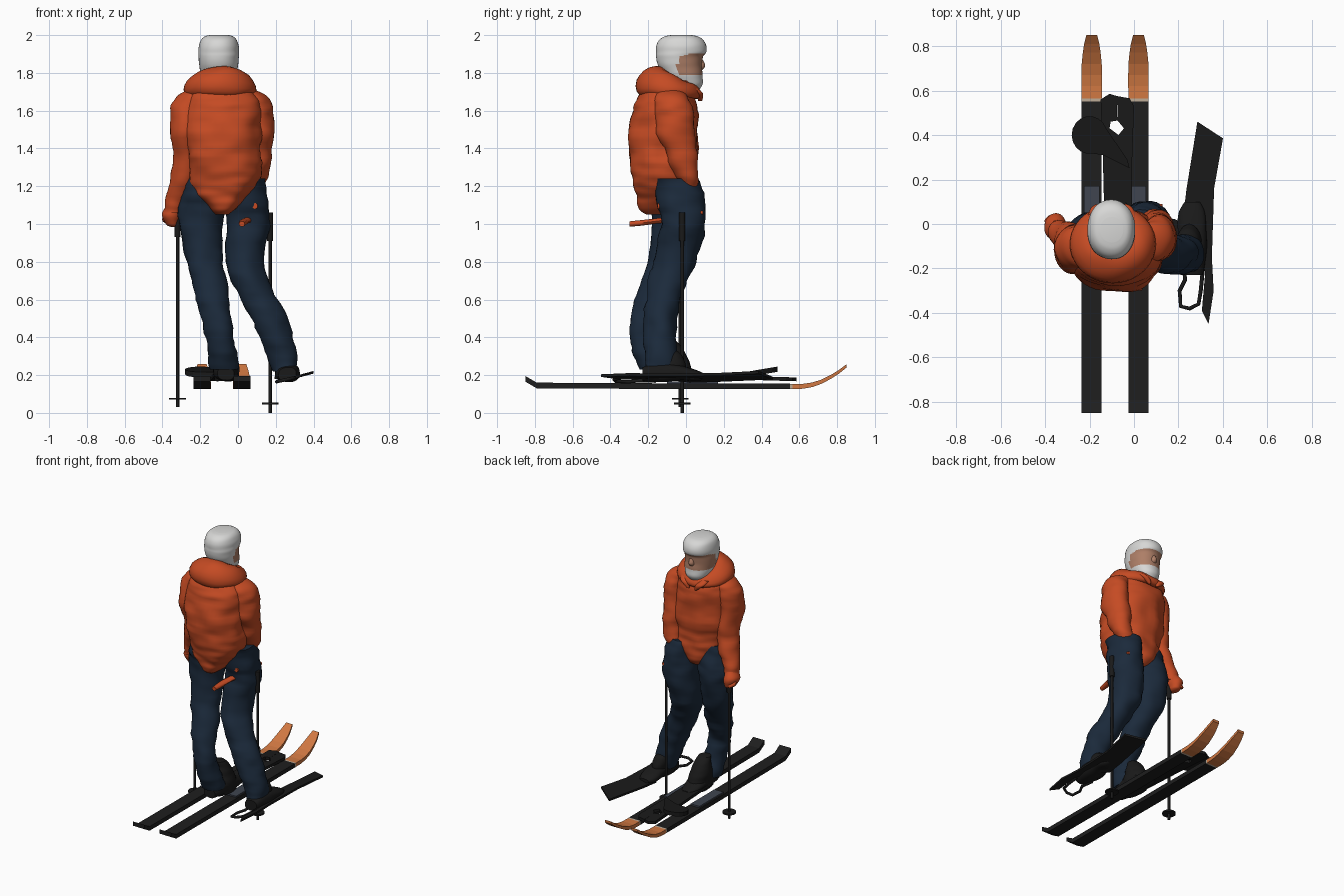
import bpy, bmesh, math
from mathutils import Vector, noise

if "Cube" in bpy.data.objects:
    bpy.data.objects.remove(bpy.data.objects["Cube"])


def material(name, rgb):
    m = bpy.data.materials.new(name)
    m.use_nodes = True
    m.diffuse_color = (*rgb, 1)
    m.node_tree.nodes["Principled BSDF"].inputs["Base Color"].default_value = (*rgb, 1)
    return m


ORANGE = material("jacket orange", (.56, .07, .017))
NAVY = material("trouser navy", (.011, .023, .044))
BLACK = material("boot black", (.01, .01, .01))
SKI = material("ski charcoal", (.013, .013, .013))
TIP = material("ski tip orange", (.64, .19, .055))
WHITE = material("hair white", (.68, .68, .67))
SKIN = material("skin", (.42, .21, .135))
GREY = material("binding grey", (.05, .06, .08))
BEIGE = material("stripe beige", (.5, .4, .3))


def finish(name, bm, mats, smooth=True, rule=None):
    bmesh.ops.recalc_face_normals(bm, faces=bm.faces)
    for f in bm.faces:
        f.smooth = smooth
        if rule:
            f.material_index = rule(f.calc_center_median())
    me = bpy.data.meshes.new(name)
    bm.to_mesh(me)
    bm.free()
    for m in mats:
        me.materials.append(m)
    ob = bpy.data.objects.new(name, me)
    bpy.context.collection.objects.link(ob)
    if smooth:
        bpy.ops.object.select_all(action="DESELECT")
        ob.select_set(True)
        bpy.context.view_layer.objects.active = ob
        bpy.ops.object.shade_smooth_by_angle(angle=math.radians(50))


def spline(rows, steps):
    """Smooth interpolation through rows of numbers."""
    out = []
    for i in range(len(rows) - 1):
        a, b = rows[max(i - 1, 0)], rows[i]
        c, d = rows[i + 1], rows[min(i + 2, len(rows) - 1)]
        for s in range(steps):
            t = s / steps
            out.append([q + .5 * t * (r - p + t * (2 * p - 5 * q + 4 * r - u + t * (3 * (q - r) + u - p)))
                        for p, q, r, u in zip(a, b, c, d)])
    return out + [list(rows[-1])]


def skin_rings(bm, rings, closed=False):
    n = len(rings[0])
    pairs = list(zip(rings, rings[1:])) + ([(rings[-1], rings[0])] if closed else [])
    for r, s in pairs:
        for i in range(n):
            j = (i + 1) % n
            bm.faces.new((r[i], r[j], s[j], s[i]))
    if not closed:
        bm.faces.new(rings[0])
        bm.faces.new(rings[-1])


def crumple(p, amount):
    return amount * (noise.noise(p * 9) + .6 * noise.noise(Vector((p.x * 8, p.y * 8, p.z * 26))))


def tube(name, rows, mats, axis="Z", fold=0, sides=28, steps=6, power=1, rule=None):
    """Loft of ellipses: x, y, z, half width, half depth."""
    bm = bmesh.new()
    rings = []
    for x, y, z, a, b in spline(rows, steps):
        ring = []
        for i in range(sides):
            t = math.tau * i / sides
            u, v = (math.copysign(abs(w) ** power, w) for w in (math.cos(t), math.sin(t)))
            d = Vector((u * a, v * b, 0)) if axis == "Z" else Vector((u * a, 0, v * b))
            p = Vector((x, y, z)) + d
            ring.append(bm.verts.new(p + d.normalized() * crumple(p, fold)))
        rings.append(ring)
    skin_rings(bm, rings)
    finish(name, bm, mats, rule=rule)


def cylinder(name, x, y, low, high, r, mat, sides=12):
    bm = bmesh.new()
    bmesh.ops.create_cone(bm, cap_ends=True, segments=sides, radius1=r, radius2=r, depth=high - low)
    bmesh.ops.translate(bm, verts=bm.verts, vec=(x, y, (low + high) / 2))
    finish(name, bm, [mat])


def plate(name, outline, height, thick, mat):
    """Flat slab cut to an outline, lying on a sloping plane."""
    bm = bmesh.new()
    f = bm.faces.new([bm.verts.new((x, y, height(x, y))) for x, y in outline])
    ext = bmesh.ops.extrude_face_region(bm, geom=[f])
    new = [v for v in ext["geom"] if isinstance(v, bmesh.types.BMVert)]
    bmesh.ops.translate(bm, verts=new, vec=(0, 0, thick))
    bmesh.ops.triangulate(bm, faces=[f for f in bm.faces if len(f.verts) > 4])
    finish(name, bm, [mat], smooth=False)


# Head with hair, face and beard
def face_rule(c):
    hairline = 1.9 - .25 * max(0, .02 - c.y)
    return 1 if c.y > -.045 and 1.79 < c.z < hairline else 0


tube("head", [(-.1, .01, 1.7, .05, .055), (-.1, 0, 1.74, .078, .088), (-.1, -.018, 1.79, .094, .104),
              (-.102, -.034, 1.84, .102, .118), (-.102, -.035, 1.885, .105, .125),
              (-.102, -.026, 1.91, .107, .133), (-.102, -.025, 1.945, .105, .131),
              (-.102, -.025, 1.975, .094, .115), (-.102, -.025, 1.993, .075, .088),
              (-.102, -.025, 2, .05, .055)],
     [WHITE, SKIN], fold=.004, sides=40, power=.95, rule=face_rule)
tube("nose", [(-.1, .055, 1.89, .015, .02), (-.1, .07, 1.84, .022, .032), (-.1, .06, 1.81, .02, .02)],
     [SKIN], sides=12)

# Jacket body, tapering to a rounded point between the legs
tube("jacket", [(-.085, -.15, 1.05, .025, .05), (-.082, -.12, 1.08, .065, .125), (-.08, -.11, 1.13, .115, .155),
                (-.07, -.11, 1.2, .17, .165), (-.07, -.12, 1.3, .19, .175), (-.08, -.12, 1.42, .2, .185),
                (-.085, -.11, 1.6, .205, .17), (-.085, -.1, 1.68, .18, .15), (-.095, -.08, 1.76, .11, .11)],
     [ORANGE], fold=.015, sides=48, power=.85, steps=7)

# Hood draped around the neck, thickest at the back and spreading downwards
bm = bmesh.new()
hood = []
for i in range(44):
    t = math.tau * i / 44
    back = (1 + math.cos(t)) / 2
    r = .035 + .052 * back
    ring = []
    for j in range(18):
        p = math.tau * j / 18
        out = 1 + r * (math.cos(p) - .35 * math.sin(p)) / .122
        v = Vector((-.095 + .125 * math.sin(t) * out, -.065 - .115 * math.cos(t) * out,
                    1.7 + .057 * back + r * math.sin(p)))
        ring.append(bm.verts.new(v + Vector((0, 0, crumple(v, .01)))))
    hood.append(ring)
skin_rings(bm, hood, closed=True)
finish("hood", bm, [ORANGE])
for side in (-1, 1):
    tube("collar_flap", [(-.1 + side * .08, .03, 1.72, .03, .03), (-.1 + side * .06, .07, 1.69, .03, .02),
                         (-.1 + side * .03, .075, 1.65, .01, .01)], [ORANGE], sides=12)

# Sleeves and gloved hand
tube("left_sleeve", [(.03, -.09, 1.715, .05, .05), (.075, -.075, 1.675, .08, .085),
                     (.105, -.06, 1.6, .083, .1), (.115, -.05, 1.48, .077, .1),
                     (.105, -.015, 1.33, .072, .078), (.09, .01, 1.23, .055, .055), (.08, .02, 1.17, .03, .03)],
     [ORANGE], fold=.014)
tube("right_sleeve", [(-.2, -.1, 1.715, .05, .05), (-.245, -.105, 1.675, .08, .085),
                      (-.275, -.11, 1.6, .083, .1), (-.282, -.115, 1.48, .077, .1),
                      (-.272, -.09, 1.33, .072, .085), (-.3, -.06, 1.2, .067, .07),
                      (-.335, -.03, 1.1, .052, .052), (-.345, -.025, 1.06, .046, .046)], [ORANGE], fold=.014)
tube("right_glove", [(-.345, -.02, 1.1, .035, .04), (-.355, -.01, 1.05, .048, .055),
                     (-.345, -.01, 1, .035, .045), (-.34, -.01, .985, .015, .025)], [ORANGE], fold=.01)
tube("glove_thumb", [(-.37, -.02, 1.04, .018, .018), (-.385, .015, 1.025, .017, .017),
                     (-.37, .04, 1.01, .01, .01)], [ORANGE], axis="Y", sides=10)
tube("loose_strap", [(.02, -.3, 1, .014, .013), (.03, -.2, 1.01, .026, .017), (.05, -.12, 1.02, .024, .018)],
     [ORANGE], axis="Y", fold=.004, sides=10)
tube("loose_toggle", [(.09, -.15, 1.095, .014, .016), (.095, -.09, 1.1, .018, .02)], [ORANGE],
     axis="Y", sides=10)
tube("pocket_toggle", [(.118, .05, 1.06, .012, .012), (.118, .09, 1.06, .01, .01)], [ORANGE],
     axis="Y", sides=10)

# Trousers
tube("right_trouser_leg", [(-.165, -.09, 1.24, .1, .11), (-.185, -.075, 1.12, .12, .115),
                           (-.195, -.065, 1, .113, .11), (-.182, -.095, .82, .1, .105),
                           (-.145, -.17, .65, .084, .088), (-.112, -.222, .5, .077, .076),
                           (-.085, -.21, .35, .073, .076), (-.07, -.17, .23, .068, .08)], [NAVY], fold=.016)
tube("left_trouser_leg", [(.045, -.06, 1.24, .1, .12), (.055, -.03, 1.12, .108, .13),
                          (.055, -.015, 1, .107, .125), (.035, -.055, .8, .1, .115),
                          (.09, -.11, .65, .096, .095), (.165, -.135, .5, .098, .085),
                          (.22, -.135, .35, .084, .085), (.245, -.13, .22, .068, .085)], [NAVY], fold=.016)

# Boots: the right one has a tall tongue, the left one sits inside the trouser leg
tube("right_boot_shaft", [(-.065, -.075, .17, .066, .12), (-.065, -.07, .23, .068, .1),
                          (-.07, -.07, .29, .066, .075), (-.075, -.08, .35, .056, .055),
                          (-.08, -.1, .39, .04, .035)], [BLACK], fold=.008)
tube("left_boot_shaft", [(.25, -.1, .18, .06, .1), (.25, -.085, .24, .055, .085),
                         (.24, -.075, .3, .048, .055), (.23, -.08, .33, .03, .03)], [BLACK], fold=.008)
for name, x, y in (("right", -.065, -.1), ("left", .26, -.1)):
    tube(name + "_boot_foot", [(x, y - .13, .205, .045, .035), (x, y - .04, .215, .064, .05),
                               (x, y + .07, .21, .066, .042), (x, y + .15, .195, .058, .03),
                               (x, y + .2, .19, .035, .015)], [BLACK], axis="Y", fold=.006, power=.8)


# Skis with upturned orange tips
def ski_rule(c):
    return 0 if c.y < .55 else 1 if c.y < .563 else 2


PROFILE = [(-.85, .165, .045), (-.79, .13, .045), (0, .126, .045), (.55, .126, .045), (.563, .126, .045),
           (.62, .128, .046), (.67, .137, .046), (.72, .155, .045), (.77, .182, .04), (.81, .208, .034),
           (.85, .24, .024)]
for name, x in (("right", -.19), ("left", .02)):
    bm = bmesh.new()
    rings = []
    for y, z, w in PROFILE:
        h = .03 - .012 * max(0, (y - .5) / .35)
        rings.append([bm.verts.new((x + sx * w, y, z + sz * h))
                      for sx, sz in ((-1, 0), (1, 0), (1, 1), (-1, 1))])
    skin_rings(bm, rings)
    finish(name + "_ski", bm, [SKI, BEIGE, TIP], smooth=False, rule=ski_rule)
    w = .035
    plate(name + "_binding", [(x - w, -.1), (x + w, -.1), (x + w, .17), (x - w, .17)],
          lambda px, py: .154, .012, GREY)

# Poles with grips and baskets
for name, x, y, low, high, basket in (("right", -.32, -.03, .03, 1.07, .075), ("left", .17, -.02, 0, 1.05, .05)):
    cylinder(name + "_pole", x, y, low, high, .009, BLACK)
    cylinder(name + "_grip", x, y, high - .14, high + .01, .016, BLACK)
    cylinder(name + "_basket", x, y, basket - .005, basket + .005, .044, BLACK, 20)

# Broken boards around the feet
plate("left_broken_board", [(.285, .46), (.4, .385), (.36, .16), (.35, -.15), (.358, -.3), (.335, -.45),
                            (.305, -.39), (.32, -.22), (.29, -.1), (.22, .02), (.235, .15)],
      lambda x, y: .1 + .27 * x, .014, BLACK)
plate("middle_broken_board", [(-.15, .56), (-.11, .585), (-.077, .575), (-.075, .465), (-.105, .46),
                              (-.11, .43), (-.07, .4), (-.045, .43), (-.074, .465), (-.076, .575), (-.02, .565),
                              (0, .53), (-.01, .24), (-.01, -.1), (-.13, -.1), (-.14, .3)],
      lambda x, y: .185 - .03 * y, .02, BLACK)
paddle = [(-.2 + .08 * math.cos(a * .35), .4 + .085 * math.sin(a * .35)) for a in range(1, 15)]
plate("paddle_piece", paddle + [(-.14, .31), (-.02, .25), (-.03, .29)],
      lambda x, y: .135 + .17 * y, .028, BLACK)

# Torn strap trailing behind the left boot
curve = bpy.data.curves.new("torn_strap", "CURVE")
curve.dimensions = "3D"
curve.bevel_depth = .009
path = [(.22, -.16), (.23, -.25), (.205, -.3), (.21, -.37), (.25, -.38), (.29, -.36), (.3, -.3), (.31, -.2)]
line = curve.splines.new("POLY")
line.points.add(len(path) - 1)
for p, (x, y) in zip(line.points, path):
    p.co = (x, y, .12 + .22 * x, 1)
curve.materials.append(BLACK)
bpy.context.collection.objects.link(bpy.data.objects.new("torn_strap", curve))
